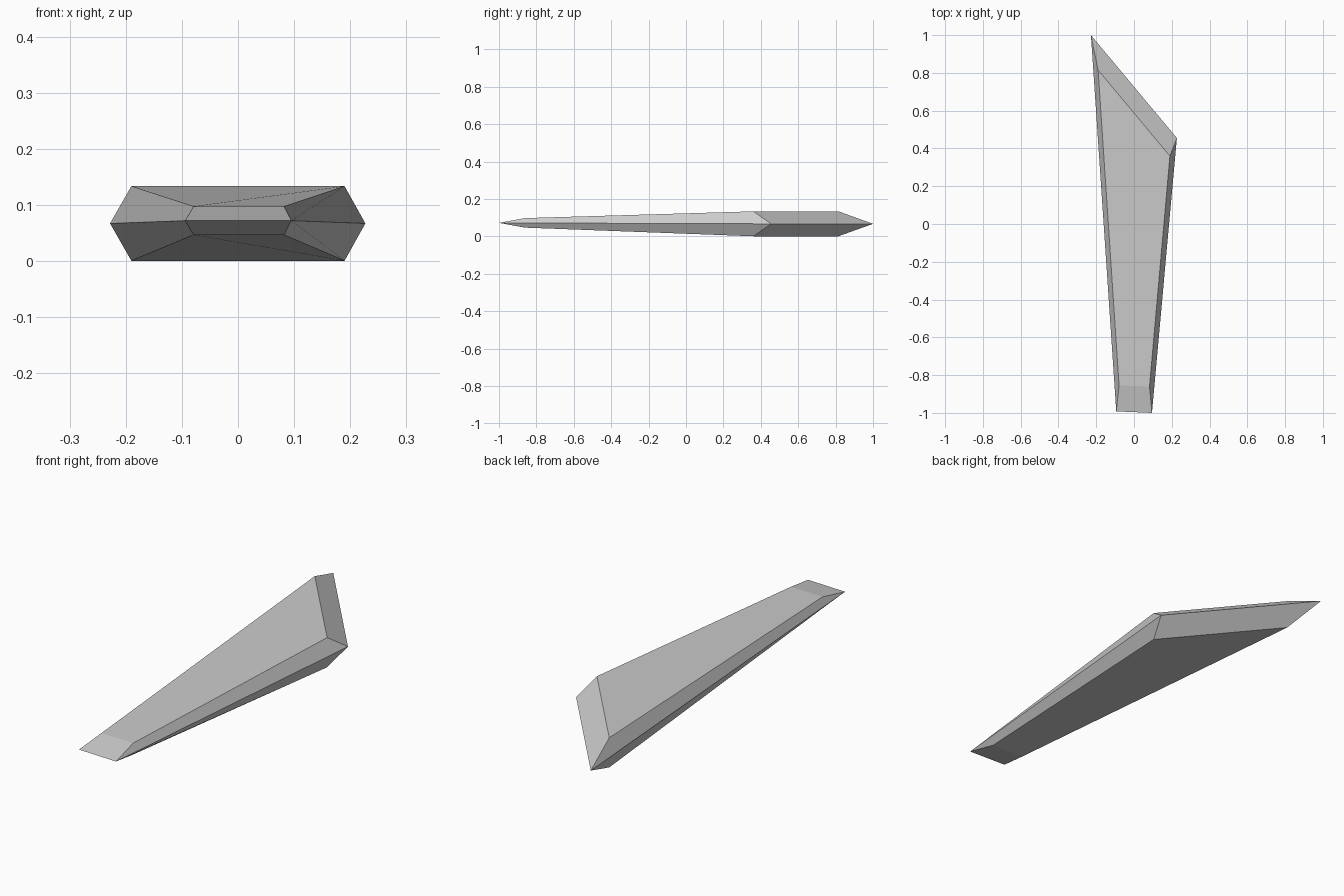
import bpy
import bmesh

cube = bpy.data.objects.get("Cube")
if cube:
    bpy.data.objects.remove(cube, do_unlink=True)

# Plain grey stone
grey = bpy.data.materials.new("light_grey")
grey.use_nodes = True
colour = (0.6, 0.6, 0.6, 1.0)
grey.diffuse_color = colour
grey.node_tree.nodes["Principled BSDF"].inputs["Base Color"].default_value = colour

# Widest outline (sharp rim) and the inset outline of the flat faces
rim = [(-0.094, -0.992, 0.072), (0.095, -1.0, 0.072),
       (0.227, 0.455, 0.067), (-0.228, 1.0, 0.067)]
inset = [(-0.079, -0.855, 0.0255), (0.082, -0.86, 0.0255),
         (0.19, 0.36, 0.0665), (-0.19, 0.815, 0.0665)]

# Tapered blade: bevelled from the rim to the top and bottom faces
bm = bmesh.new()
middle = [bm.verts.new(p) for p in rim]
for side in (1, -1):
    face = [bm.verts.new((x, y, m[2] + side * h))
            for (x, y, h), m in zip(inset, rim)]
    bm.faces.new(face)
    for i in range(4):
        j = (i + 1) % 4
        bm.faces.new((middle[i], middle[j], face[j], face[i]))
bmesh.ops.recalc_face_normals(bm, faces=bm.faces)

mesh = bpy.data.meshes.new("tapered_blade")
bm.to_mesh(mesh)
bm.free()
mesh.materials.append(grey)
blade = bpy.data.objects.new("tapered_blade", mesh)
bpy.context.collection.objects.link(blade)
